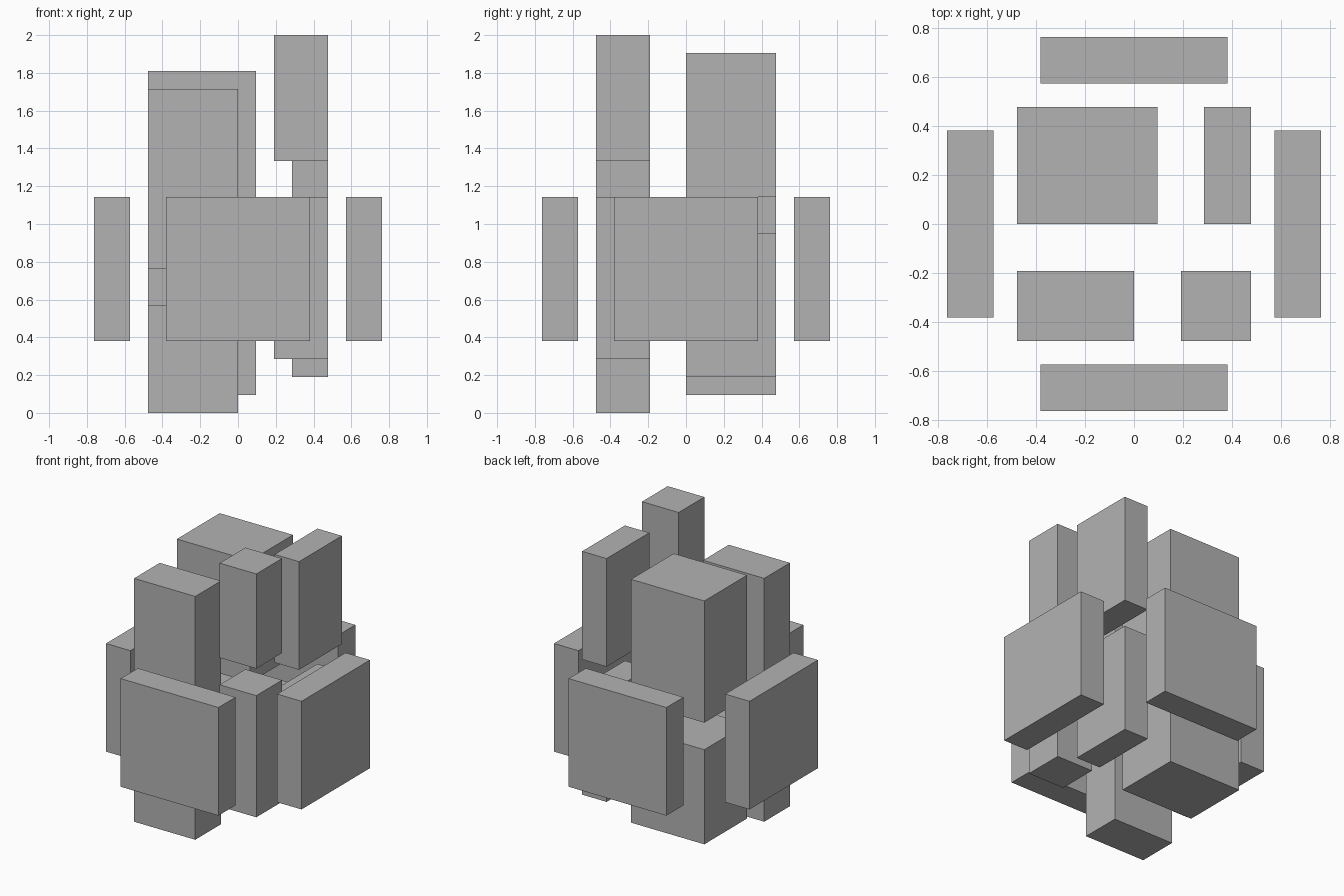
import bpy, bmesh
from mathutils import Matrix, Vector

if "Cube" in bpy.data.objects:
    bpy.data.objects.remove(bpy.data.objects["Cube"])

U = 2 / 21  # module: the model is 21 modules tall

grey = bpy.data.materials.new("plain_grey")
grey.diffuse_color = (0.45, 0.45, 0.45, 1)
grey.use_nodes = True
grey.node_tree.nodes["Principled BSDF"].inputs["Base Color"].default_value = grey.diffuse_color


def box(name, x, y, z):
    """Box from (min, max) module ranges on each axis."""
    spans = (x, y, z)
    centre = Vector([(a + b) / 2 * U for a, b in spans])
    size = Vector([(b - a) * U for a, b in spans])
    bm = bmesh.new()
    bmesh.ops.create_cube(bm, size=1, matrix=Matrix.Diagonal(size.to_4d()))
    mesh = bpy.data.meshes.new(name)
    bm.to_mesh(mesh)
    bm.free()
    mesh.materials.append(grey)
    obj = bpy.data.objects.new(name, mesh)
    obj.location = centre
    bpy.context.collection.objects.link(obj)


# Four columns, each split by a gap two modules high that climbs around the core
columns = [
    ("front_left", (-5, 0), (-5, -2), 0, 6, 18),
    ("back_left", (-5, 1), (0, 5), 1, 8, 19),
    ("back_right", (3, 5), (0, 5), 2, 10, 20),
    ("front_right", (2, 5), (-5, -2), 3, 12, 21),
]
for name, x, y, bottom, split, top in columns:
    box(name + "_lower_column", x, y, (bottom, split))
    box(name + "_upper_column", x, y, (split + 2, top))

# Four square slabs around the columns
near, far, wide, height = (-8, -6), (6, 8), (-4, 4), (4, 12)
box("left_slab", near, wide, height)
box("right_slab", far, wide, height)
box("front_slab", wide, near, height)
box("back_slab", wide, far, height)
